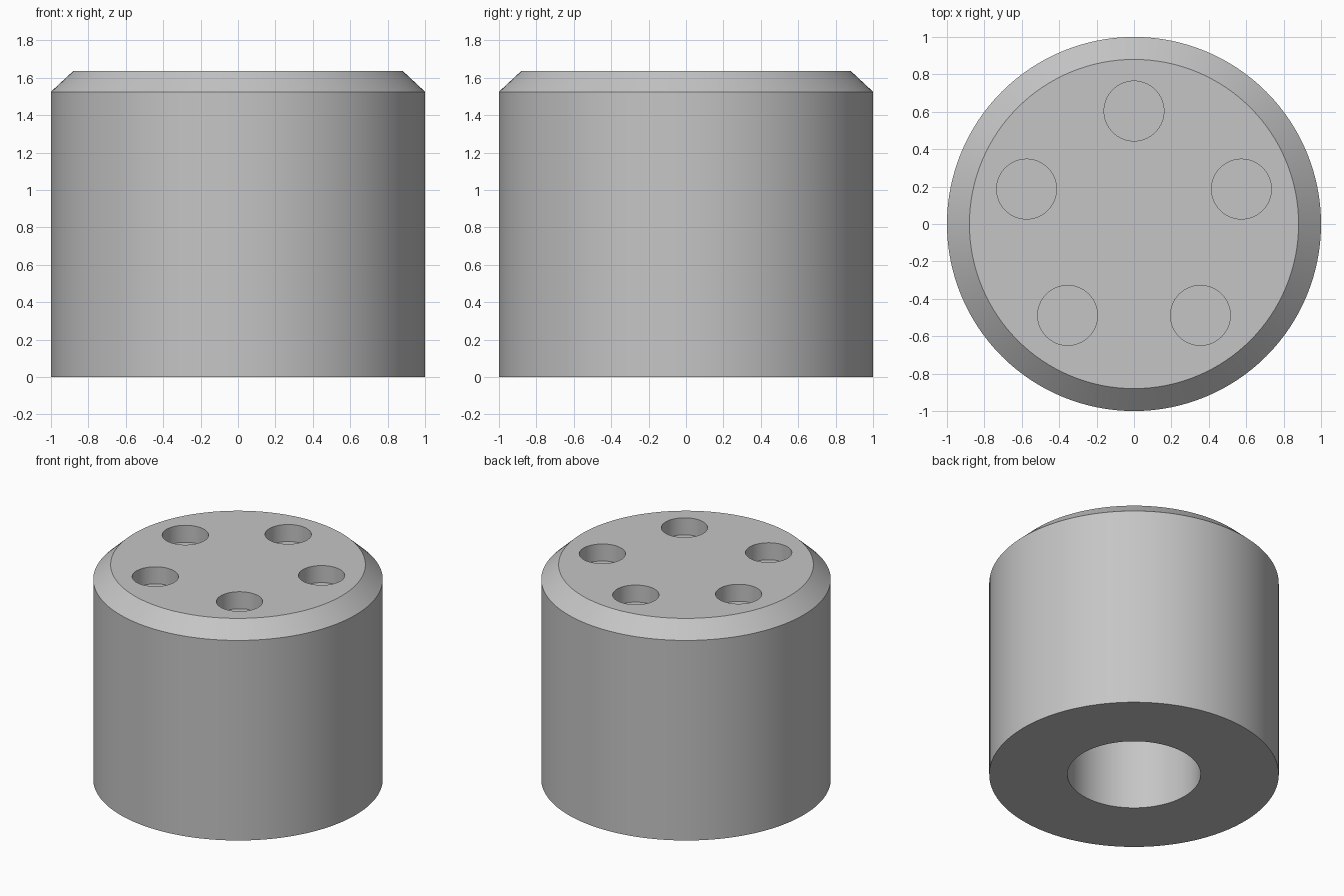
import bpy, bmesh, math
from mathutils import Vector

cube = bpy.data.objects.get("Cube")
if cube:
    bpy.data.objects.remove(cube, do_unlink=True)

SEGMENTS = 128
HEIGHT = 1.637
BORE_DEPTH = 1.16
HOLE_DEPTH = 0.13

grey = bpy.data.materials.new("Plain grey")
grey.use_nodes = True
grey.diffuse_color = (0.56, 0.56, 0.56, 1)
grey.node_tree.nodes["Principled BSDF"].inputs["Base Color"].default_value = grey.diffuse_color


def lathe(name, profile, segments):
    """Revolve an open (radius, z) profile around z and cap both ends."""
    bm = bmesh.new()
    rings = []
    for r, z in profile:
        rings.append([bm.verts.new((r * math.cos(a), r * math.sin(a), z))
                      for a in (math.tau * i / segments for i in range(segments))])
    for low, high in zip(rings, rings[1:]):
        for i in range(segments):
            j = (i + 1) % segments
            bm.faces.new((low[i], low[j], high[j], high[i]))
    bm.faces.new(rings[0])
    bm.faces.new(rings[-1])
    bmesh.ops.recalc_face_normals(bm, faces=bm.faces)
    mesh = bpy.data.meshes.new(name)
    bm.to_mesh(mesh)
    bm.free()
    mesh.materials.append(grey)
    obj = bpy.data.objects.new(name, mesh)
    bpy.context.collection.objects.link(obj)
    return obj


# Chamfered body with a blind bore in the underside
body = lathe("chamfered_body", [
    (0.46, BORE_DEPTH), (0.46, 0), (1, 0), (1, 1.525), (0.88, HEIGHT)], SEGMENTS)
bpy.context.view_layer.objects.active = body
body.select_set(True)

# Five shallow round holes in the top
for k in range(5):
    angle = math.pi / 2 + math.tau * k / 5
    cutter = lathe("hole_cutter", [(0.16, HEIGHT - HOLE_DEPTH), (0.16, HEIGHT + 0.2)], 64)
    cutter.location = Vector((math.cos(angle), math.sin(angle), 0)) * 0.604
    cutter.hide_render = True
    cut = body.modifiers.new("hole", "BOOLEAN")
    cut.operation = "DIFFERENCE"
    cut.solver = "EXACT"
    cut.object = cutter
    bpy.ops.object.modifier_apply(modifier=cut.name)
    bpy.data.objects.remove(cutter, do_unlink=True)

bpy.ops.object.select_all(action="DESELECT")
body.select_set(True)
bpy.ops.object.shade_smooth_by_angle(angle=math.radians(30))
